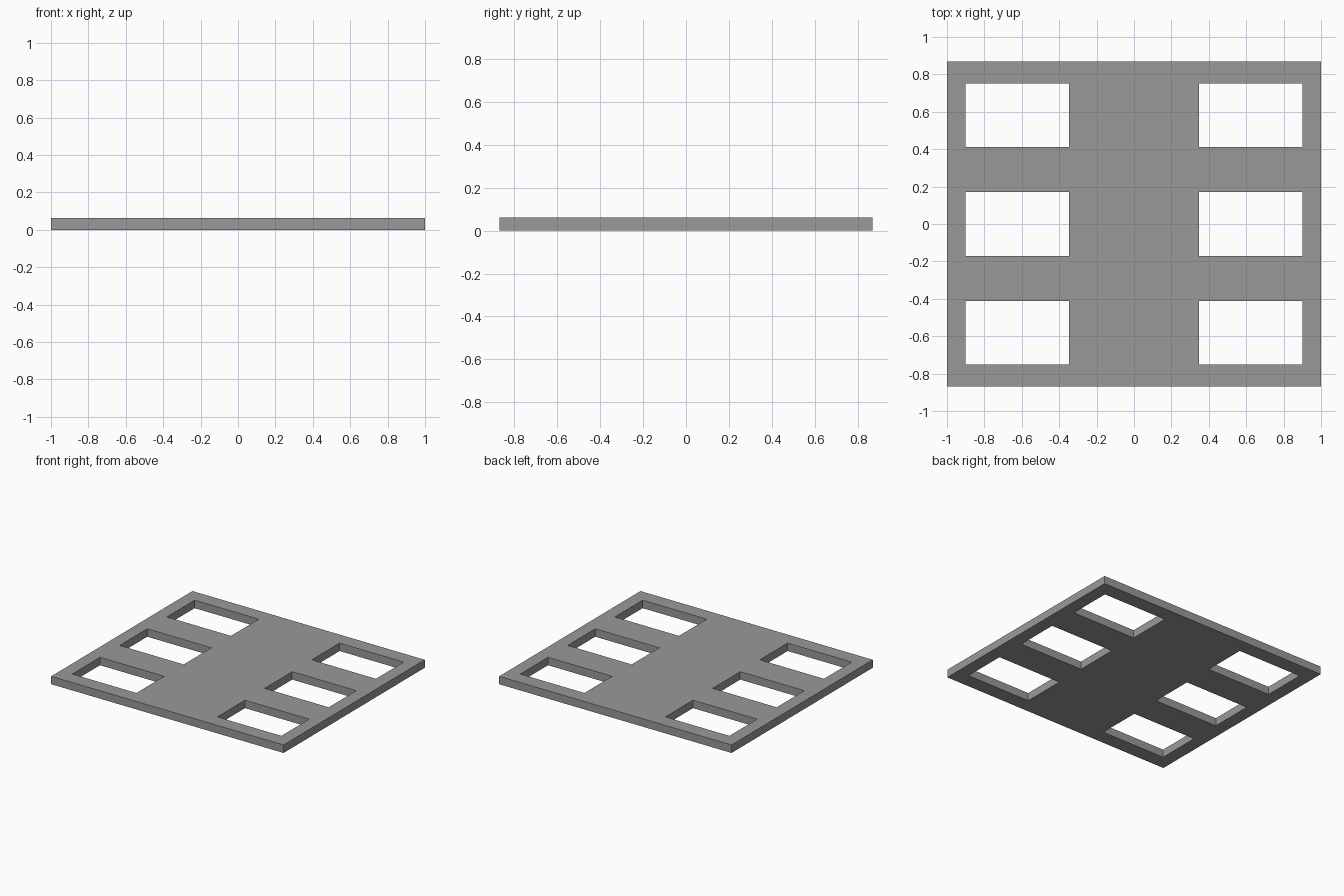
import bpy
import bmesh

if "Cube" in bpy.data.objects:
    bpy.data.objects.remove(bpy.data.objects["Cube"])

THICKNESS = 0.062
# Grid lines: outer edges and window edges
xs = [-1.0, -0.9, -0.348, 0.348, 0.9, 1.0]
ys = [-0.868, -0.752, -0.411, -0.17, 0.17, 0.411, 0.752, 0.868]

bm = bmesh.new()
verts = [[bm.verts.new((x, y, 0)) for y in ys] for x in xs]

# Fill every cell except the six windows
for i in range(len(xs) - 1):
    for j in range(len(ys) - 1):
        if i in (1, 3) and j in (1, 3, 5):
            continue
        bm.faces.new((verts[i][j], verts[i + 1][j],
                      verts[i + 1][j + 1], verts[i][j + 1]))

# Raise the sheet into a solid plate
result = bmesh.ops.extrude_face_region(bm, geom=bm.faces[:], use_keep_orig=True)
top = [g for g in result["geom"] if isinstance(g, bmesh.types.BMVert)]
bmesh.ops.translate(bm, verts=top, vec=(0, 0, THICKNESS))
bmesh.ops.recalc_face_normals(bm, faces=bm.faces[:])

mesh = bpy.data.meshes.new("window_plate")
bm.to_mesh(mesh)
bm.free()
plate = bpy.data.objects.new("window_plate", mesh)
bpy.context.collection.objects.link(plate)

# Dark grey finish
grey = bpy.data.materials.new("dark_grey")
grey.diffuse_color = (0.32, 0.32, 0.32, 1)
grey.use_nodes = True
grey.node_tree.nodes["Principled BSDF"].inputs["Base Color"].default_value = grey.diffuse_color
mesh.materials.append(grey)
